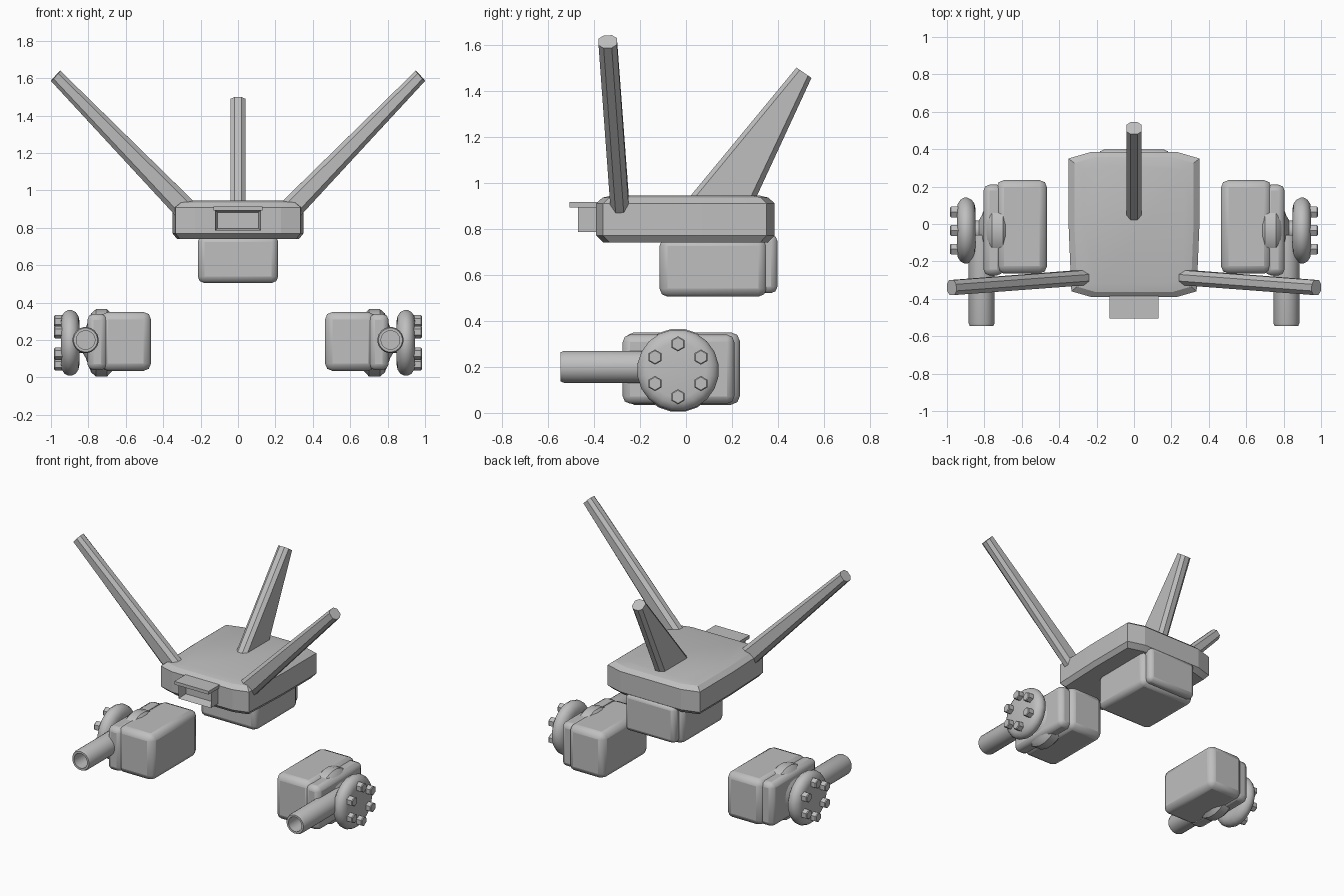
import bpy, bmesh, math
from mathutils import Vector, Matrix

cube = bpy.data.objects.get("Cube")
if cube:
    bpy.data.objects.remove(cube, do_unlink=True)

grey = bpy.data.materials.new("plain grey")
grey.use_nodes = True
grey.diffuse_color = (0.52, 0.52, 0.52, 1)
grey.node_tree.nodes["Principled BSDF"].inputs["Base Color"].default_value = grey.diffuse_color


def finish(name, bm, mirror=False, bevel=0, segments=2, angle=30):
    bmesh.ops.recalc_face_normals(bm, faces=bm.faces)
    mesh = bpy.data.meshes.new(name)
    bm.to_mesh(mesh)
    bm.free()
    mesh.materials.append(grey)
    obj = bpy.data.objects.new(name, mesh)
    bpy.context.collection.objects.link(obj)
    if bevel:
        mod = obj.modifiers.new("soft edges", 'BEVEL')
        mod.width, mod.segments = bevel, segments
    if mirror:
        mod = obj.modifiers.new("other side", 'MIRROR')
        mod.use_mirror_merge = False
    bpy.ops.object.select_all(action='DESELECT')
    obj.select_set(True)
    bpy.context.view_layer.objects.active = obj
    bpy.ops.object.shade_smooth_by_angle(angle=math.radians(angle))
    return obj


def loft(bm, rings, caps=True):
    """Skin a list of point rings and close both ends."""
    loops = [[bm.verts.new(p) for p in ring] for ring in rings]
    n = len(loops[0])
    for a, b in zip(loops, loops[1:]):
        for i in range(n):
            j = (i + 1) % n
            bm.faces.new((a[i], a[j], b[j], b[i]))
    if caps:
        bm.faces.new(loops[0])
        bm.faces.new(loops[-1])


def box(name, lo, hi, **kw):
    lo, hi = Vector(lo), Vector(hi)
    bm = bmesh.new()
    size = Matrix.Diagonal((*(hi - lo), 1))
    bmesh.ops.create_cube(bm, size=1, matrix=Matrix.Translation((lo + hi) / 2) @ size)
    return finish(name, bm, **kw)


def lathe(name, centre, axis, profile, sides, **kw):
    """Turn (distance along axis, radius) pairs about the x or y axis."""
    bm = bmesh.new()
    rings = []
    for d, r in profile:
        ring = []
        for k in range(sides):
            a = 2 * math.pi * (k + 0.5) / sides
            u, v = r * math.sin(a), r * math.cos(a)
            ring.append(Vector(centre) + Vector((d, u, v) if axis == 'x' else (u, d, v)))
        rings.append(ring)
    loft(bm, rings)
    return finish(name, bm, **kw)


def fin(name, base, tip, thick, mirror=False):
    """Tapered blade with chamfered edges; each end is (one edge, other edge)."""
    bm = bmesh.new()
    rings = []
    for a, b in (base, tip):
        a, b = Vector(a), Vector(b)
        across = (b - a).normalized()
        side = across.cross((Vector(tip[0]) - Vector(base[0])).normalized()).normalized()
        cut = 0.025 if (b - a).length > 0.1 else 0.018
        rings.append([p + across * s + side * t * thick for p, s, t in (
            (a, 0, 0.22), (a, cut, 0.5), (b, -cut, 0.5), (b, 0, 0.22),
            (b, 0, -0.22), (b, -cut, -0.5), (a, cut, -0.5), (a, 0, -0.22))])
    loft(bm, rings)
    return finish(name, bm, mirror=mirror, angle=15)


# Main hull: clipped-corner outline with sloped top and bottom rims
outline = [(0.23, -0.39), (0.335, -0.36), (0.35, 0.0), (0.35, 0.35), (0.23, 0.385)]
outline += [(-x, y) for x, y in reversed(outline)]
hull = bmesh.new()
loft(hull, [[(x * sx, y * sy, z) for x, y in outline] for z, sx, sy in (
    (0.74, 0.93, 0.92), (0.77, 1, 1), (0.91, 1, 1), (0.935, 0.91, 0.93), (0.945, 0.78, 0.82))])
finish("hull", hull, angle=15)

# Lower pod and its rear cover
box("lower_pod", (-0.215, -0.115, 0.505), (0.215, 0.35, 0.76), bevel=0.035)
box("pod_rear_cover", (-0.19, 0.32, 0.52), (0.19, 0.397, 0.775), bevel=0.028)

# Nose bracket: lip above a recessed frame
box("nose_lip", (-0.13, -0.505, 0.893), (0.13, -0.34, 0.915))
frame = bmesh.new()
bmesh.ops.create_cube(frame, size=1, matrix=Matrix.Translation((0, -0.41, 0.84))
                      @ Matrix.Diagonal((0.245, 0.12, 0.11, 1)))
front = min(frame.faces, key=lambda f: f.calc_center_median().y)
bmesh.ops.inset_region(frame, faces=[front], thickness=0.018)
bmesh.ops.translate(frame, verts=front.verts, vec=(0, 0.06, 0))
finish("nose_frame", frame)

# Blades rising from the hull
fin("rear_fin", ((0, 0.005, 0.925), (0, 0.30, 0.925)), ((0, 0.48, 1.5), (0, 0.545, 1.455)), 0.08)
fin("side_fins", ((0.235, -0.287, 0.94), (0.325, -0.287, 0.855)),
    ((0.95, -0.34, 1.64), (1.0, -0.34, 1.585)), 0.08, mirror=True)

# Side pods with their outer covers
box("side_pods", (0.465, -0.265, 0.035), (0.735, 0.235, 0.35), mirror=True, bevel=0.04)
box("side_pod_covers", (0.70, -0.275, 0.04), (0.805, 0.21, 0.34), mirror=True, bevel=0.032)

# Hub discs bulging through the pods, with axles to the wheels
hub = (0, -0.035, 0.185)
lathe("hubs", hub, 'x', [(0.675, 0.155), (0.70, 0.182), (0.76, 0.182), (0.785, 0.16),
                         (0.815, 0.08), (0.83, 0.055), (0.87, 0.055)], 20, mirror=True)

# Wheels with rounded rims
lathe("wheels", hub, 'x', [(0.848, 0.12), (0.853, 0.145), (0.868, 0.167), (0.89, 0.178),
                           (0.908, 0.178), (0.928, 0.167), (0.942, 0.145), (0.946, 0.12)],
      20, mirror=True, angle=40)

# Ring of six-sided bolts on each wheel
for i in range(6):
    a = math.radians(60 * i)
    spot = (0, hub[1] + 0.115 * math.sin(a), hub[2] + 0.115 * math.cos(a))
    bolt = lathe(f"wheel_bolts_{i + 1}", spot, 'x', [(0.93, 0.033), (0.978, 0.033), (0.983, 0.028)],
                 6, mirror=True)
    # Turn each bolt so that a corner points up
    turn = Matrix.Translation(spot) @ Matrix.Rotation(math.radians(30), 4, 'X') @ Matrix.Translation(-Vector(spot))
    bolt.data.transform(turn)

# Hollow barrels
lathe("barrels", (0.815, 0, 0.2), 'y', [(-0.06, 0.07), (-0.53, 0.07), (-0.545, 0.064),
                                       (-0.545, 0.05), (-0.40, 0.05)], 20, mirror=True)
